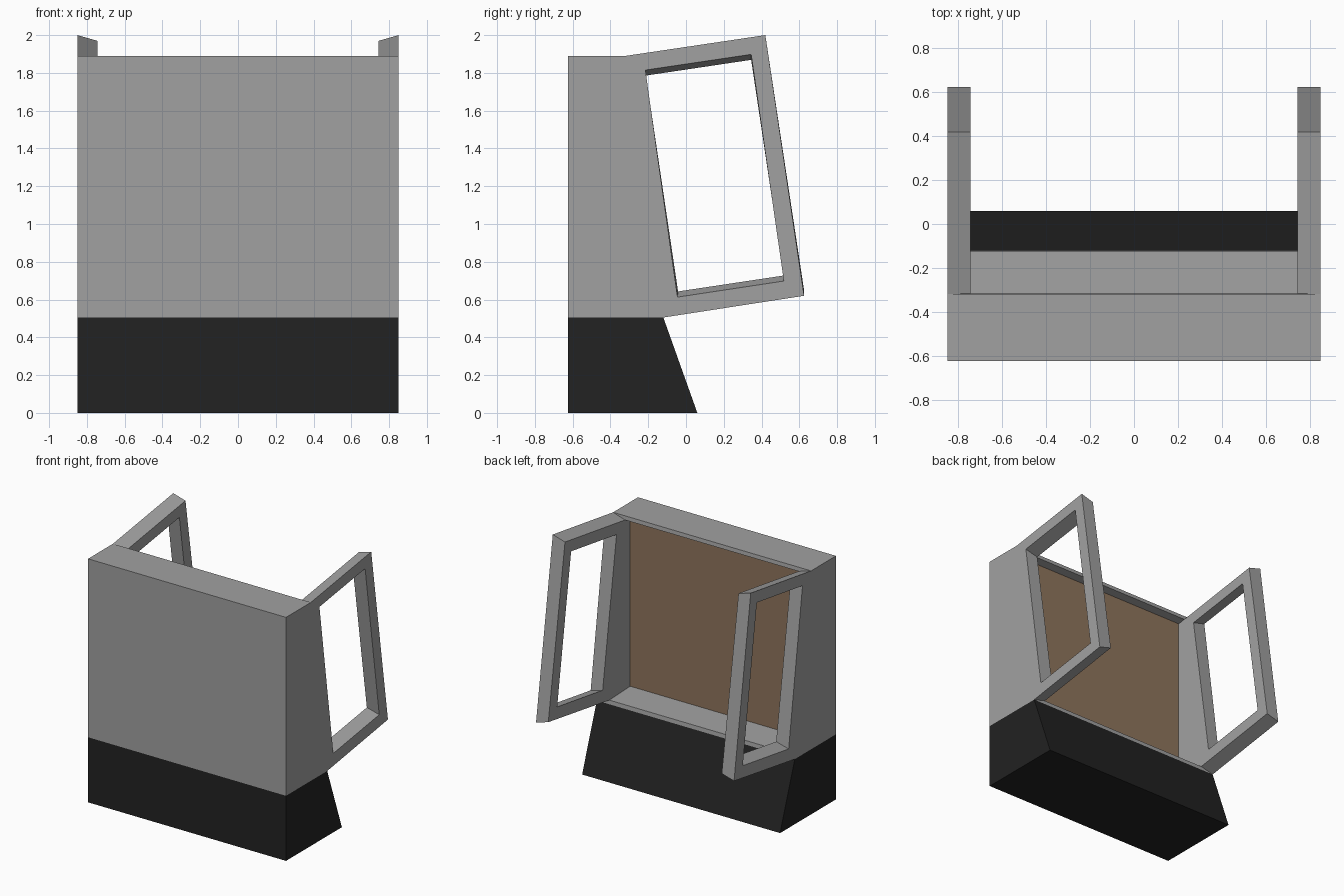
import bpy, bmesh

if "Cube" in bpy.data.objects:
    bpy.data.objects.remove(bpy.data.objects["Cube"])


def material(name, rgb):
    m = bpy.data.materials.new(name)
    m.diffuse_color = (*rgb, 1)
    m.use_nodes = True
    m.node_tree.nodes["Principled BSDF"].inputs["Base Color"].default_value = m.diffuse_color
    return m


GREY = material("grey paint", (0.355, 0.355, 0.355))
BROWN = material("brown board", (0.275, 0.178, 0.108))
BLACK = material("black plinth", (0.016, 0.016, 0.016))

XO, XI = 0.85, 0.745      # outer and inner faces of the side walls


def finish(bm, name, mats):
    bmesh.ops.remove_doubles(bm, verts=bm.verts, dist=0.0005)
    bmesh.ops.recalc_face_normals(bm, faces=bm.faces)
    me = bpy.data.meshes.new(name)
    bm.to_mesh(me)
    bm.free()
    for m in mats:
        me.materials.append(m)
    ob = bpy.data.objects.new(name, me)
    bpy.context.collection.objects.link(ob)
    return ob


def quad(bm, pts, mat=0):
    f = bm.faces.new([bm.verts.new(p) for p in pts])
    f.material_index = mat


def at(x, loop):
    return [(x, y, z) for y, z in loop]


def strip(bm, a, b, sides):
    """Quads joining loop a to loop b along the given sides."""
    n = len(a)
    for i in sides:
        j = (i + 1) % n
        quad(bm, [a[i], a[j], b[j], b[i]])


# Side profiles as (y, z): sides are top, far, bottom, near
body = [(-0.625, 1.89), (-0.32, 1.89), (-0.12, 0.505), (-0.625, 0.505)]
wing_out = [(-0.32, 1.89), (0.42, 2.0), (0.625, 0.62), (-0.12, 0.505)]
wing_in = [(-0.316, 1.86), (0.42, 1.97), (0.625, 0.65), (-0.124, 0.535)]
hole_out = [(-0.215, 1.815), (0.345, 1.898), (0.518, 0.698), (-0.045, 0.613)]
hole_in = [(-0.212, 1.786), (0.345, 1.869), (0.516, 0.727), (-0.042, 0.643)]
recess = [(-0.38, 1.85), (-0.38, 0.545)]

# Grey shell: body block, back recess and the two framed wings
bm = bmesh.new()
strip(bm, at(-XO, body), at(XO, body), (0, 2, 3))
for s in (-1, 1):
    quad(bm, at(s * XO, body))
    wo, wi = at(s * XO, wing_out), at(s * XI, wing_in)
    ho, hi = at(s * XO, hole_out), at(s * XI, hole_in)
    strip(bm, wo, ho, range(4))
    strip(bm, wi, hi, range(4))
    strip(bm, ho, hi, range(4))
    strip(bm, wo, wi, (0, 1, 2))
    # recess side wall
    quad(bm, at(s * XI, [wing_in[0], wing_in[3], recess[1], recess[0]]))

# Rim strips, recess ceiling and recess floor
for k, r in ((0, 0), (3, 1)):
    o, i, p = wing_out[k], wing_in[k], recess[r]
    quad(bm, [(-XO, *o), (XO, *o), (XI, *i), (-XI, *i)])
    quad(bm, [(-XI, *i), (XI, *i), (XI, *p), (-XI, *p)])

# Brown back board
quad(bm, [(-XI, *recess[0]), (XI, *recess[0]), (XI, *recess[1]), (-XI, *recess[1])], 1)
finish(bm, "cabinet_shell", [GREY, BROWN])

# Black plinth with sloping back
bm = bmesh.new()
base = [(-0.625, 0.505), (-0.12, 0.505), (0.06, 0.0), (-0.625, 0.0)]
strip(bm, at(-XO, base), at(XO, base), range(4))
for s in (-1, 1):
    quad(bm, at(s * XO, base))
finish(bm, "plinth", [BLACK])
